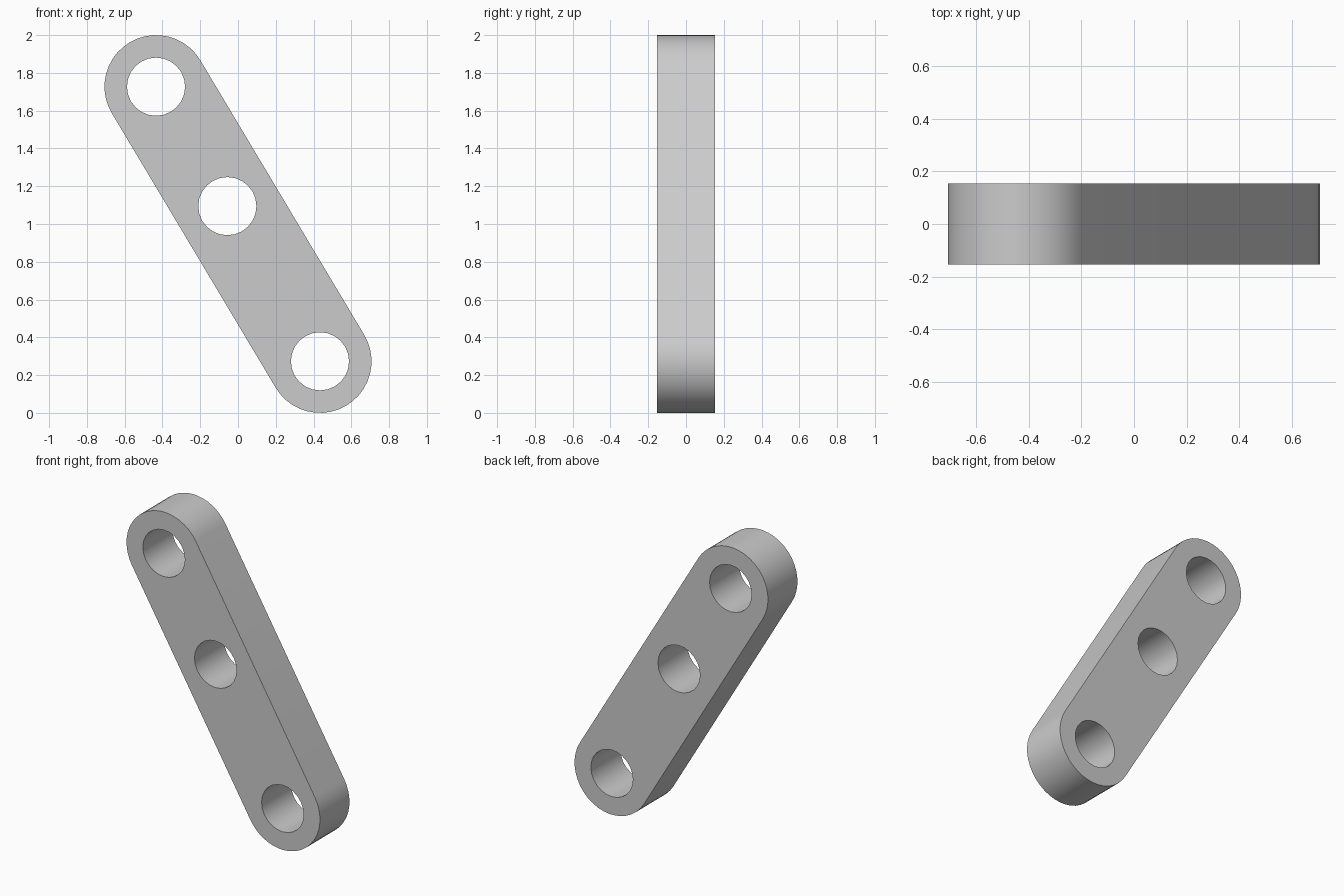
import bpy
import bmesh
from math import pi, cos, sin, radians
from mathutils import Vector

cube = bpy.data.objects.get("Cube")
if cube:
    bpy.data.objects.remove(cube, do_unlink=True)

# Dimensions: end centres in the x-z plane, radii and half thickness
TOP = Vector((-0.434, 1.727))
BOTTOM = Vector((0.434, 0.273))
OUTER, HOLE, HALF_DEPTH = 0.273, 0.154, 0.154
MIDDLE = TOP.lerp(BOTTOM, 0.435)

grey = bpy.data.materials.new("grey metal")
grey.use_nodes = True
colour = (0.6, 0.6, 0.6, 1)
grey.diffuse_color = colour
grey.node_tree.nodes["Principled BSDF"].inputs["Base Color"].default_value = colour


def arc(centre, radius, start, sweep, steps):
    return [centre + radius * Vector((cos(start + sweep * i / steps),
                                      sin(start + sweep * i / steps)))
            for i in range(steps + 1)]


def add_loop(curve, points):
    spline = curve.splines.new('POLY')
    spline.points.add(len(points) - 1)
    for target, p in zip(spline.points, points):
        target.co = (p.x, p.y, 0, 1)
    spline.use_cyclic_u = True


# Link profile: a rounded bar with three holes, extruded to thickness
curve = bpy.data.curves.new("link_bar", 'CURVE')
curve.dimensions = '2D'
curve.fill_mode = 'BOTH'
curve.extrude = HALF_DEPTH
axis = TOP - BOTTOM
side = Vector((axis.y, -axis.x))
start = Vector((1, 0)).angle_signed(side) * -1
add_loop(curve, arc(TOP, OUTER, start, pi, 20) + arc(BOTTOM, OUTER, start + pi, pi, 20))
for centre in (TOP, MIDDLE, BOTTOM):
    add_loop(curve, arc(centre, HOLE, 0, 2 * pi, 24)[:-1])

bar = bpy.data.objects.new("link_bar", curve)
bpy.context.collection.objects.link(bar)
bar.rotation_euler.x = pi / 2
bpy.ops.object.select_all(action='DESELECT')
bar.select_set(True)
bpy.context.view_layer.objects.active = bar
bpy.ops.object.convert(target='MESH')
bar = bpy.context.object

# Weld caps to walls and shade the round walls smoothly
bm = bmesh.new()
bm.from_mesh(bar.data)
bmesh.ops.remove_doubles(bm, verts=bm.verts, dist=0.0001)
bmesh.ops.recalc_face_normals(bm, faces=bm.faces)
bm.to_mesh(bar.data)
bm.free()
bar.data.materials.clear()
bar.data.materials.append(grey)
bpy.ops.object.shade_smooth_by_angle(angle=radians(35))
